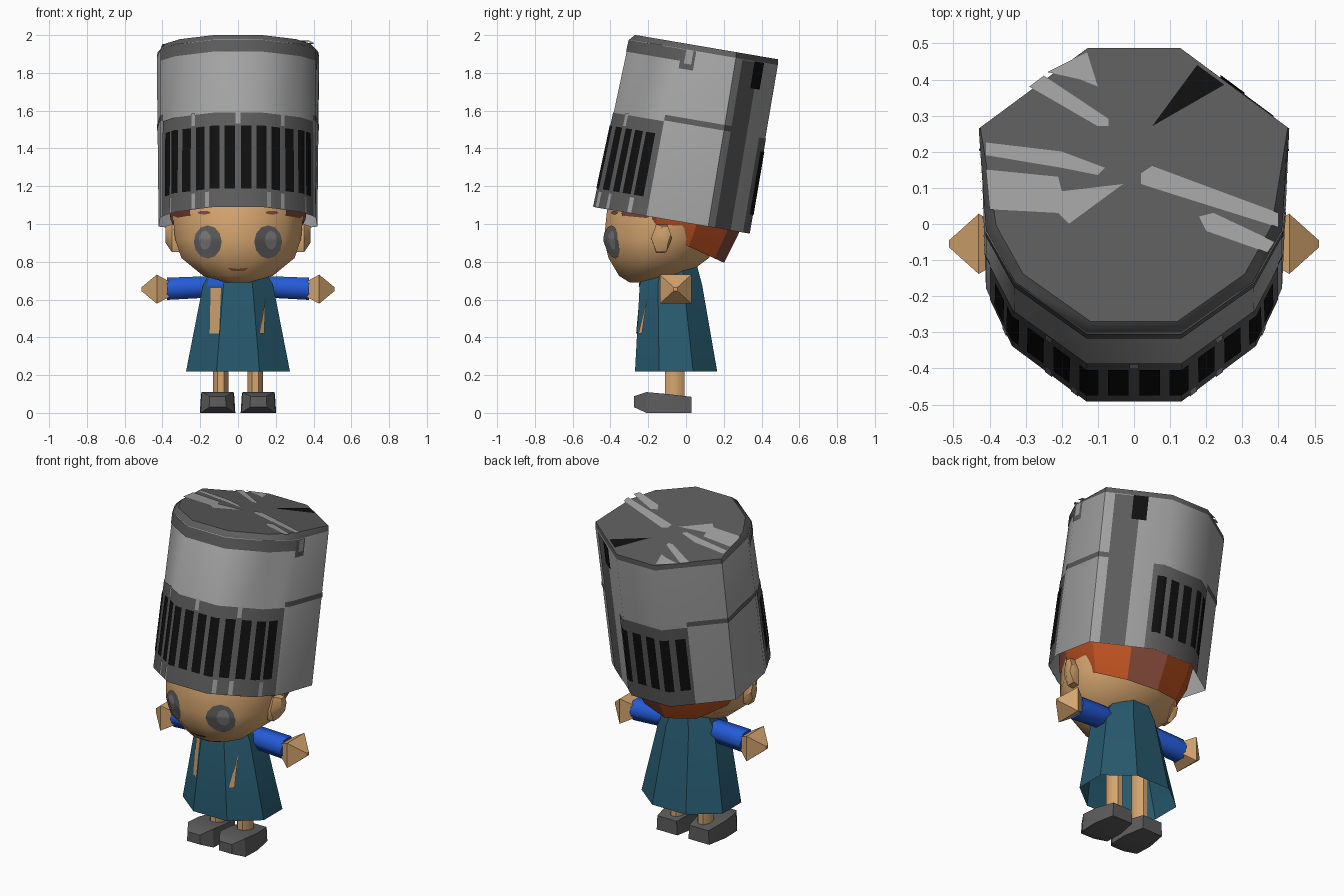
import bpy, bmesh, math
from mathutils import Vector
from mathutils.bvhtree import BVHTree

if "Cube" in bpy.data.objects:
    bpy.data.objects.remove(bpy.data.objects["Cube"])


def material(name, *rgb):
    m = bpy.data.materials.new(name)
    m.diffuse_color = (*rgb, 1)
    m.use_nodes = True
    m.node_tree.nodes["Principled BSDF"].inputs["Base Color"].default_value = m.diffuse_color
    return m


LIGHT = material("light_steel", .36, .36, .36)
DARK = material("dark_steel", .11, .11, .11)
BLACK = material("black", .005, .005, .005)
SKIN = material("skin", .67, .38, .16)
TEAL = material("teal_cloth", .02, .10, .155)
BLUE = material("blue_cloth", .018, .105, .68)
ORANGE = material("orange_hair", .52, .085, .015)
BROWN = material("brown_hair", .24, .07, .045)
GREY = material("eye_grey", .20, .19, .19)


def finish(bm, name, mats, angle=40):
    bmesh.ops.remove_doubles(bm, verts=bm.verts, dist=1e-5)
    me = bpy.data.meshes.new(name)
    bm.to_mesh(me)
    bm.free()
    for m in mats:
        me.materials.append(m)
    ob = bpy.data.objects.new(name, me)
    bpy.context.collection.objects.link(ob)
    bpy.ops.object.select_all(action='DESELECT')
    ob.select_set(True)
    bpy.context.view_layer.objects.active = ob
    if angle:
        bpy.ops.object.shade_smooth_by_angle(angle=math.radians(angle))
    return ob


def loft(name, rings, mats, first=True, last=True, angle=40, rule=None):
    """Skin closed rings of points, with optional end caps."""
    bm = bmesh.new()
    vs = [[bm.verts.new(p) for p in r] for r in rings]
    n = len(vs[0])
    for k, (a, b) in enumerate(zip(vs, vs[1:])):
        for i in range(n):
            f = bm.faces.new((a[i], a[(i + 1) % n], b[(i + 1) % n], b[i]))
            if rule:
                f.material_index = rule(k, i)
    for use, r in ((first, vs[0][::-1]), (last, vs[-1])):
        if use:
            f = bm.faces.new(r)
            if rule:
                f.material_index = rule(len(rings), 0)
    if first and last:
        bmesh.ops.recalc_face_normals(bm, faces=bm.faces)
    return finish(bm, name, mats, angle)


def ring_z(z, cx, cy, rx, ry, n, rot=0.0):
    return [Vector((cx + rx * math.cos(rot + i * math.tau / n),
                    cy + ry * math.sin(rot + i * math.tau / n), z)) for i in range(n)]


def ring_x(x, cy, cz, ry, rz, n, rot=0.0):
    return [Vector((x, cy + ry * math.cos(rot + i * math.tau / n),
                    cz + rz * math.sin(rot + i * math.tau / n))) for i in range(n)]


# Helmet frame: leans back; v runs front to back, u runs up
def H(x, v, u):
    return Vector((x, -.08 + .986 * v + .168 * u, 1.02 + .986 * u - .168 * v))


TOP_U, RIM_U = .935, .905
LOW = [(0, -.415), (.13, -.415), (.335, -.26), (.41, -.10), (.42, .20), (.13, .42), (0, .42)]
HIGH = [(0, -.378), (.13, -.378), (.33, -.235), (.41, -.09), (.43, .195), (.13, .42), (0, .42)]
DIST = [0]
for a, b in zip(LOW, LOW[1:]):
    DIST.append(DIST[-1] + math.dist(a, b))
L = DIST[-1]


def wall(s, u, grow=1.0):
    """Point on the helmet wall: s is the distance round from the front centre."""
    if s > L:
        s -= 2 * L
    side, s = (-1 if s < 0 else 1), abs(s)
    i = max(k for k in range(len(DIST) - 1) if DIST[k] <= s + 1e-9)
    t = (s - DIST[i]) / (DIST[i + 1] - DIST[i])
    pts = []
    for P in (LOW, HIGH):
        pts.append(Vector(P[i]).lerp(Vector(P[i + 1]), t))
    p = pts[0].lerp(pts[1], u / RIM_U) * grow
    return H(side * p.x, p.y, u)


CORNERS = DIST[1:-1] + [2 * L - d for d in DIST[1:-1]] + [-d for d in DIST[1:-1]]
around = DIST[1:-1] + [2 * L - d for d in reversed(DIST[1:-1])]
top = []
for s in around:
    i = min(range(7), key=lambda k: abs(DIST[k] - min(s, 2 * L - s)))
    x, v = HIGH[i]
    k = .93 if v < 0 else .99
    top.append(H(x * k * (1 if s < L else -1), v * k, TOP_U))
loft("helmet", [[wall(s, 0) for s in around], [wall(s, RIM_U) for s in around], top],
     [LIGHT, DARK], first=False, rule=lambda k, i: int(k > 0))


def wall_plates(name, rects, mat, grow):
    bm = bmesh.new()
    for s0, s1, u0, u1 in rects:
        st = sorted([s0, s1] + [c for c in CORNERS if s0 < c < s1])
        for a, b in zip(st, st[1:]):
            bm.faces.new([bm.verts.new(wall(s, u, grow))
                          for s, u in ((a, u0), (b, u0), (b, u1), (a, u1))])
    return finish(bm, name, [mat])


# Helmet wall: visor bands, seams and top band
wall_plates("helmet_bands", [
    (-.53, .53, .002, .51), (L - .19, L + .27, .002, .51),
    (.53, .93, .515, .545), (-1.09, -.53, .515, .545),
    (.92, 1.06, .002, .9), (-.56, .56, .84, .903), (.56, .64, .80, .903)], DARK, 1.008)
slits = [.043, .125, .215, .305, .39, .465]
wall_plates("visor_slits",
            [(g * s - .028, g * s + .028, .10, .44) for s in slits for g in (1, -1)]
            + [(L + d - .028, L + d + .028, .10, .44) for d in (-.135, -.045, .045, .135, .225)]
            + [(1.02, 1.10, .76, .903)], BLACK, 1.016)
wall_plates("helmet_glints",
            [(g * s - .012, g * s + .012, .004, .085) for s in (.17, .26, .43) for g in (1, -1)]
            + [(s - .012, s + .012, .45, .52) for s in (-.26, 0, .26)]
            + [(.585, .625, .83, .903)], LIGHT, 1.016)


# Helmet top: scratches
def top_plates(name, polys, mat):
    bm = bmesh.new()
    for poly in polys:
        f = bm.faces.new([bm.verts.new(H(x, (y - .077) / .986, TOP_U + .004)) for x, y in poly])
        if f.normal.z < 0 or f.calc_area() and (f.normal_update() or f.normal.z < 0):
            f.normal_flip()
    return finish(bm, name, [mat], 0)


top_plates("top_scratches", [
    [(-.24, .42), (-.13, .475), (-.10, .38), (-.15, .40)],
    [(-.29, .38), (-.25, .41), (-.07, .29), (-.07, .27), (-.10, .27)],
    [(-.41, .19), (-.41, .225), (-.20, .20), (-.08, .155), (-.10, .135), (-.20, .155)],
    [(-.41, .15), (-.21, .13), (-.20, .09), (-.03, .11), (-.18, 0), (-.21, .03), (-.40, .04)],
    [(.02, .14), (.05, .16), (.40, .03), (.40, -.01), (.05, .10), (.02, .11)],
    [(.18, .02), (.22, .03), (.39, -.05), (.37, -.08), (.20, -.02)]], LIGHT)
top_plates("top_dent", [[(.05, .27), (.175, .44), (.25, .385)]], BLACK)

# Head
head = loft("head", [ring_z(z, 0, (y0 + y1) / 2, rx, (y1 - y0) / 2, 12, math.pi / 12)
                     for z, rx, y0, y1 in ((.69, .06, -.30, -.17), (.725, .19, -.36, .0),
                                           (.82, .31, -.42, .13), (.92, .345, -.445, .20),
                                           (1.07, .36, -.43, .26), (1.25, .33, -.37, .27),
                                           (1.38, .18, -.2, .15))], [SKIN], angle=60)

# Ears
for g, side in ((1, "right"), (-1, "left")):
    loft(side + "_ear", [ring_x(g * x, y, z, ry, rz, 6) for x, y, z, ry, rz in
                         ((.27, -.14, .91, .04, .07), (.35, -.13, .925, .055, .085),
                          (.385, -.11, .945, .03, .05))], [SKIN])

# Hair: faceted band below the helmet rim, open at the face
bm = bmesh.new()
rows = []
for k in range(9):
    a = math.radians(-136 + 34 * k)            # zero is straight back
    low = -.09 - .085 * max(0, math.cos(a))
    rows.append([bm.verts.new(H(r * math.sin(a), r * math.cos(a) + .0, u))
                 for r, u in ((.385, .12), (.365, -.01), (.315, low))])
for k, (a, b) in enumerate(zip(rows, rows[1:])):
    for j in range(2):
        f = bm.faces.new((a[j], a[j + 1], b[j + 1], b[j]))
        f.material_index = int(k in (0, 4, 7))
bmesh.ops.recalc_face_normals(bm, faces=bm.faces)
finish(bm, "hair", [ORANGE, BROWN], 30)

# Dress
dress = loft("dress", [ring_z(z, 0, (y0 + y1) / 2, rx / .924, (y1 - y0) / 2 / .924, 8, math.pi / 8)
                       for z, rx, y0, y1 in ((.22, .275, -.27, .165), (.68, .185, -.245, .085),
                                             (.81, .11, -.20, .05))], [TEAL], first=False, angle=30)


def decal(name, target, poly, mat, off=.007):
    """Thin painted patch projected from the front; poly is convex in x and z."""
    tree = BVHTree.FromPolygons([v.co for v in target.data.vertices],
                                [p.vertices[:] for p in target.data.polygons])
    bm = bmesh.new()
    vs = [bm.verts.new((x, -2, z)) for x, z in poly]
    c = bm.verts.new(sum((v.co for v in vs), Vector()) / len(vs))
    for a, b in zip(vs, vs[1:] + vs[:1]):
        bm.faces.new((c, a, b))
    bmesh.ops.subdivide_edges(bm, edges=bm.edges, cuts=3, use_grid_fill=True)
    for v in bm.verts:
        hit = tree.ray_cast(v.co, Vector((0, 1, 0)))[0]
        v.co.y = (hit.y if hit else -.2) - off
    for f in bm.faces:
        f.normal_update()
        if f.normal.y > 0:
            f.normal_flip()
    return finish(bm, name, [mat])


def oval(cx, cz, rx, rz, n=12):
    return [(cx + rx * math.cos(i * math.tau / n), cz + rz * math.sin(i * math.tau / n))
            for i in range(n)]


# Face details
for g, side in ((1, "right"), (-1, "left")):
    decal(side + "_eye", head, oval(g * .16, .905, .074, .088), DARK, .005)
    decal(side + "_eye_shine", head, oval(g * .175, .915, .032, .05), GREY, .009)
    decal(side + "_brow", head, oval(g * .18, 1.06, .035, .010, 8), BROWN)
decal("mouth", head, [(-.055, .768), (-.03, .75), (.03, .75), (.055, .768), (0, .762)], BROWN)

# Dress openings and collar
decal("left_opening", dress, [(-.15, .42), (-.10, .42), (-.09, .66), (-.145, .66)], SKIN)
decal("right_opening", dress, [(.115, .42), (.14, .42), (.145, .61)], SKIN)
decal("collar", dress, [(-.165, .67), (-.08, .67), (-.07, .72), (-.15, .73)], BLUE)

# Limbs
for g, side in ((1, "right"), (-1, "left")):
    loft(side + "_sleeve", [ring_x(g * x, -.055, z, r, r, 6) for x, z, r in
                            ((.10, .68, .05), (.20, .665, .066), (.375, .657, .068))],
         [BLUE], angle=65)
    loft(side + "_hand", [ring_x(g * x, -.055, .655, r, r * .92, 4, math.pi / 4) for x, r in
                          ((.36, .06), (.43, .118), (.512, .014))], [SKIN], angle=30)
    loft(side + "_leg", [ring_z(z, g * .092, -.06, .044, .056, 8, math.pi / 8)
                         for z in (.07, .45)], [SKIN], angle=50)
    loft(side + "_shoe", [[(g * .108 + sx * w, y, z) for sx, z in
                           ((-1, z0), (1, z0), (.93, z1), (-.93, z1))]
                          for y, w, z0, z1 in ((.03, .07, 0, .085), (-.10, .094, 0, .10),
                                               (-.21, .09, 0, .11), (-.275, .045, .03, .088))],
         [DARK], angle=25)
